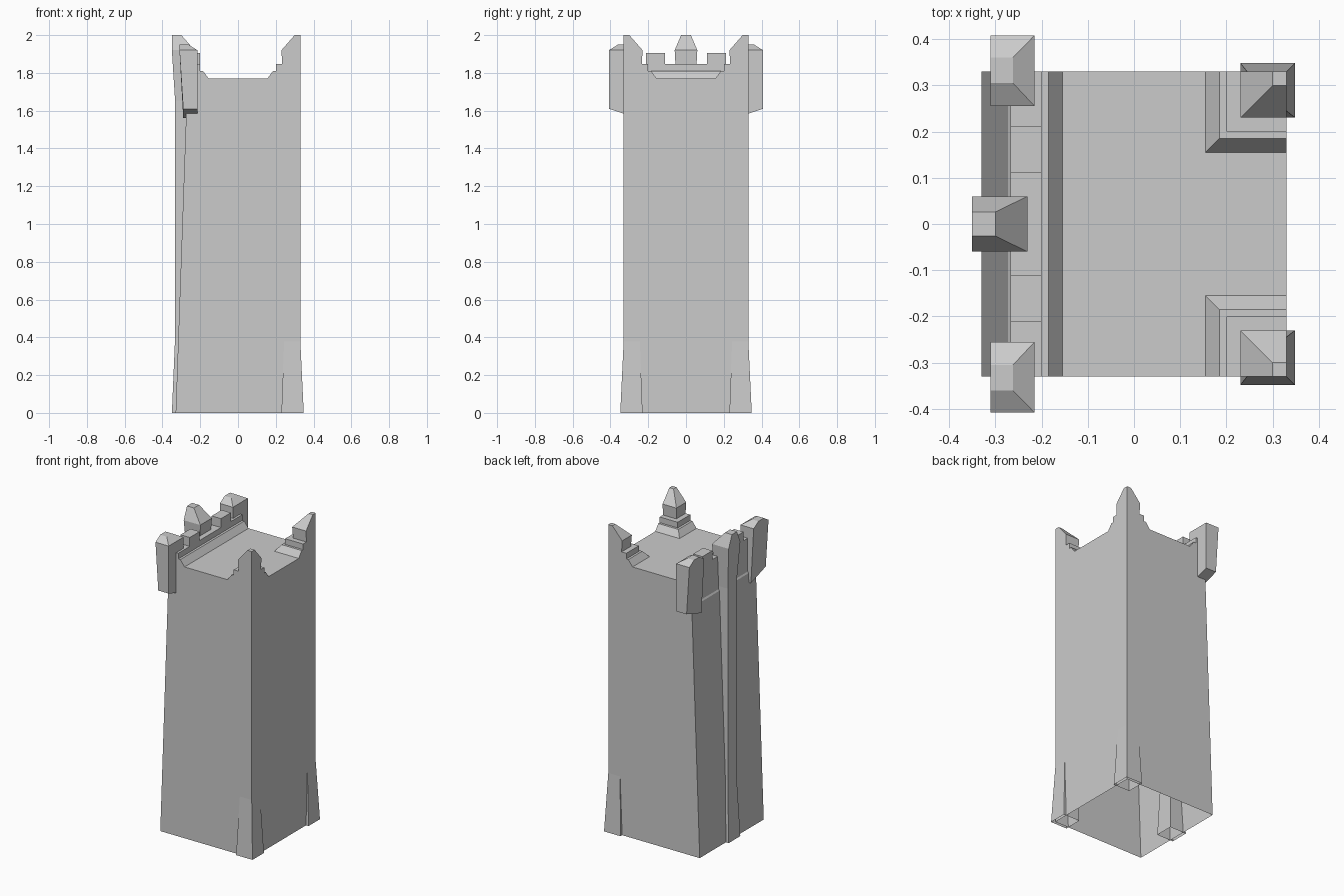
import bpy, bmesh

if "Cube" in bpy.data.objects:
    bpy.data.objects.remove(bpy.data.objects["Cube"])


def finish(name, bm, mirror=False):
    mesh = bpy.data.meshes.new(name)
    bm.to_mesh(mesh)
    bm.free()
    ob = bpy.data.objects.new(name, mesh)
    bpy.context.collection.objects.link(ob)
    if mirror:
        m = ob.modifiers.new("Mirror", 'MIRROR')
        m.use_axis = (False, True, False)
        m.use_mirror_merge = False
    return ob


def loft(name, rings, bottom=False, mirror=False):
    """Stack rectangles (x0, x1, y0, y1, z or (z at y0, z at y1)); capped on top."""
    bm = bmesh.new()
    loops = []
    for x0, x1, y0, y1, z in rings:
        za, zb = z if isinstance(z, tuple) else (z, z)
        loops.append([bm.verts.new(p) for p in
                      ((x0, y0, za), (x1, y0, za), (x1, y1, zb), (x0, y1, zb))])
    for a, b in zip(loops, loops[1:]):
        for i in range(4):
            j = (i + 1) % 4
            bm.faces.new((a[i], a[j], b[j], b[i]))
    bm.faces.new(loops[-1])
    if bottom:
        bm.faces.new(loops[0][::-1])
    return finish(name, bm, mirror)


def extrude_y(name, profile, half):
    """Extrude an xz profile between y = -half and y = half."""
    bm = bmesh.new()
    face = bm.faces.new([bm.verts.new((x, -half, z)) for x, z in profile])
    ext = bmesh.ops.extrude_face_region(bm, geom=[face], use_keep_orig=True)
    moved = [v for v in ext["geom"] if isinstance(v, bmesh.types.BMVert)]
    bmesh.ops.translate(bm, verts=moved, vec=(0, 2 * half, 0))
    bmesh.ops.recalc_face_normals(bm, faces=bm.faces[:])
    return finish(name, bm)


W = 0.33        # half width of the tower
ROOF = 1.77     # roof floor height

# tower shell, open below, left wall leaning in to a tiny ledge
loft("tower_body", [(-W, W, -W, W, 0), (-0.273, W, -W, W, 1.62),
                    (-0.267, W, -W, W, 1.63), (-0.267, W, -W, W, ROOF)])

# stepped parapet along the left edge
extrude_y("left_parapet", [(-0.155, ROOF), (-0.185, 1.81), (-0.20, 1.81),
                           (-0.20, 1.847), (-0.267, 1.847), (-0.267, ROOF)], W)

# merlons on the parapet
loft("merlon", [(-0.267, -0.20, 0.11, 0.212, 1.847),
                (-0.267, -0.20, 0.11, 0.212, 1.905)], mirror=True)

# middle buttress on the left wall with its pointed top
loft("left_buttress", [(-0.35, -0.23, -0.06, 0.06, 0),
                       (-0.333, -0.245, -0.045, 0.045, 0.4),
                       (-0.333, -0.245, -0.045, 0.045, 1.65),
                       (-0.35, -0.23, -0.06, 0.06, 1.92),
                       (-0.35, -0.30, -0.026, 0.026, 2.0)])

# right corner buttresses, flaring at the foot
F = 0.329
loft("corner_buttress", [(0.23, 0.348, 0.23, 0.348, 0),
                         (0.245, F, 0.245, F, 0.4),
                         (0.245, F, 0.245, F, ROOF - 0.01)], mirror=True)

# stepped corner pinnacles, flush with the outer walls
steps = [(0.155, ROOF), (0.185, 1.81), (0.20, 1.81), (0.20, 1.847),
         (0.234, 1.847), (0.23, 1.92), (0.30, 2.0)]
loft("corner_pinnacle", [(a, W, a, W, z) for a, z in steps], mirror=True)

# overhanging turrets on the left corners
loft("corner_turret", [(-0.29, -0.215, 0.255, 0.408, (1.56, 1.61)),
                       (-0.31, -0.215, 0.255, 0.408, 1.92),
                       (-0.31, -0.262, 0.305, 0.36, 1.95)],
     bottom=True, mirror=True)
